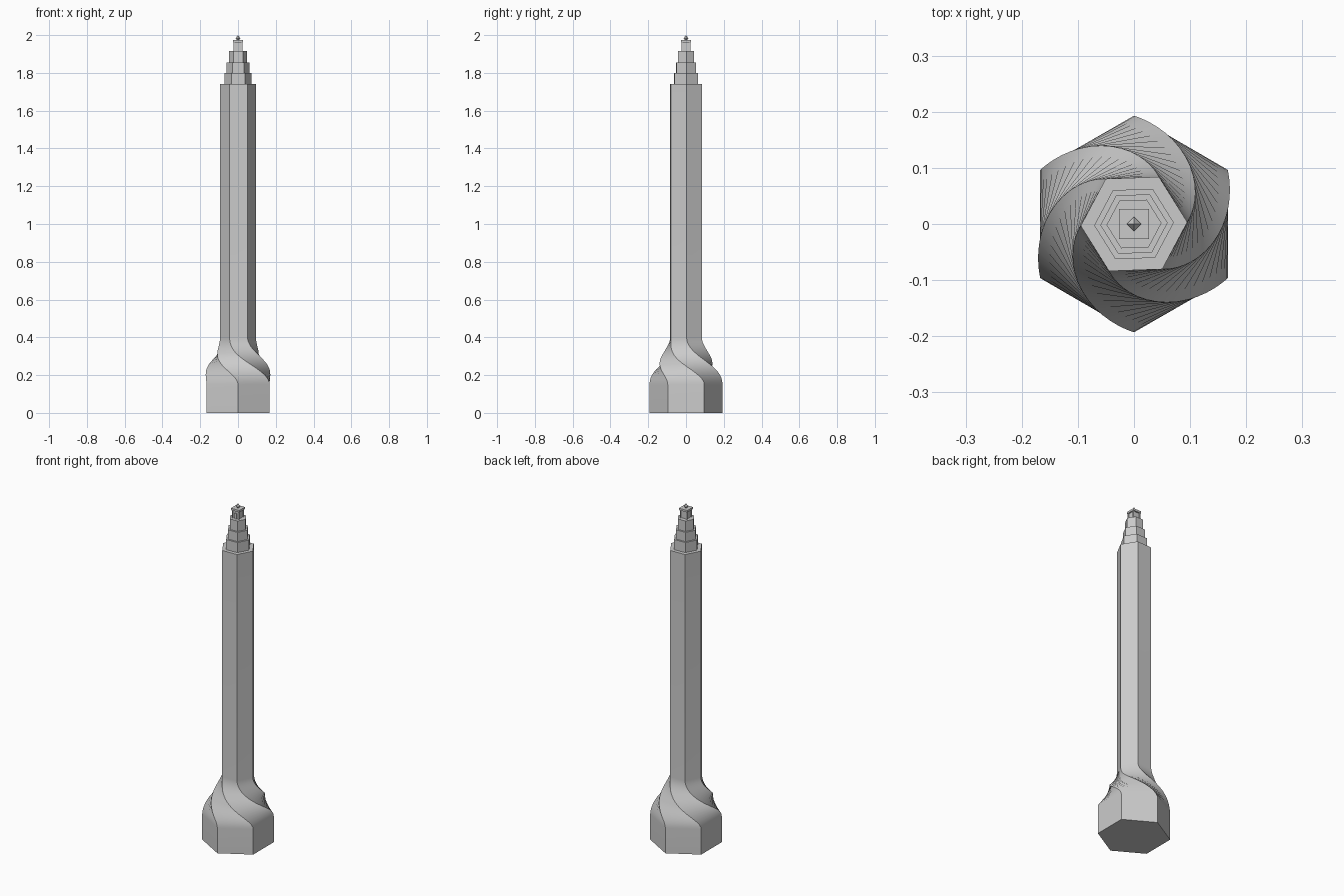
import bpy, bmesh, math
from math import cos, sin, pi, radians

if "Cube" in bpy.data.objects:
    bpy.data.objects.remove(bpy.data.objects["Cube"])


def finish(name, bm, smooth=False):
    bmesh.ops.recalc_face_normals(bm, faces=bm.faces)
    mesh = bpy.data.meshes.new(name)
    bm.to_mesh(mesh)
    bm.free()
    ob = bpy.data.objects.new(name, mesh)
    bpy.context.collection.objects.link(ob)
    if smooth:
        bpy.context.view_layer.objects.active = ob
        ob.select_set(True)
        bpy.ops.object.shade_smooth_by_angle(angle=radians(25))
        ob.select_set(False)
    return ob


def loft(name, rings, sides, smooth=False):
    """Skin a stack of polygon rings given as (radius, z, angle in degrees)."""
    bm = bmesh.new()
    loops = []
    for r, z, a in rings:
        loops.append([bm.verts.new((r * cos(radians(a) + 2 * pi * i / sides),
                                    r * sin(radians(a) + 2 * pi * i / sides), z))
                      for i in range(sides)])
    for lo, hi in zip(loops, loops[1:]):
        for i in range(sides):
            j = (i + 1) % sides
            bm.faces.new((lo[i], lo[j], hi[j], hi[i]))
    bm.faces.new(loops[0][::-1])
    bm.faces.new(loops[-1])
    return finish(name, bm, smooth)


def box(name, x, y, z0, z1, hx, hy):
    bm = bmesh.new()
    bmesh.ops.create_cube(bm, size=1)
    for v in bm.verts:
        v.co = (x + v.co.x * 2 * hx, y + v.co.y * 2 * hy,
                (z0 + z1) / 2 + v.co.z * (z1 - z0))
    return finish(name, bm)


# Hexagonal base twisting a quarter turn into the slim shaft
TURN = 88
rings = [(0.193, 0, 90)]
STEPS = 20
for k in range(STEPS + 1):
    t = k / STEPS
    s = t * t * (3 - 2 * t)
    rings.append((0.193 + (0.095 - 0.193) * s, 0.15 + 0.25 * t, 90 - TURN * s))
rings.append((0.095, 1.74, 90 - TURN))
loft("twisted_tower", rings, 6, smooth=True)

# Stepped crown
tiers = [(0.071, 1.74, 1.80), (0.060, 1.80, 1.855), (0.049, 1.855, 1.917)]
for n, (r, z0, z1) in enumerate(tiers, 1):
    loft(f"crown_tier_{n}", [(r, z0, 2), (r, z1, 2)], 6)

# Square lantern with corner posts, doorway and roof slab
box("lantern_core", 0, 0, 1.917, 1.965, 0.019, 0.019)
for n, (sx, sy) in enumerate([(1, 1), (-1, 1), (-1, -1), (1, -1)], 1):
    box(f"lantern_post_{n}", sx * 0.021, sy * 0.021, 1.917, 1.963, 0.003, 0.003)
box("lantern_door", 0, -0.0215, 1.917, 1.948, 0.007, 0.0035)
box("lantern_roof", 0, 0, 1.962, 1.974, 0.027, 0.027)

# Pointed finial
loft("finial", [(0.006, 1.974, 0), (0.013, 1.983, 0), (0.0005, 2.0, 0)], 4)
